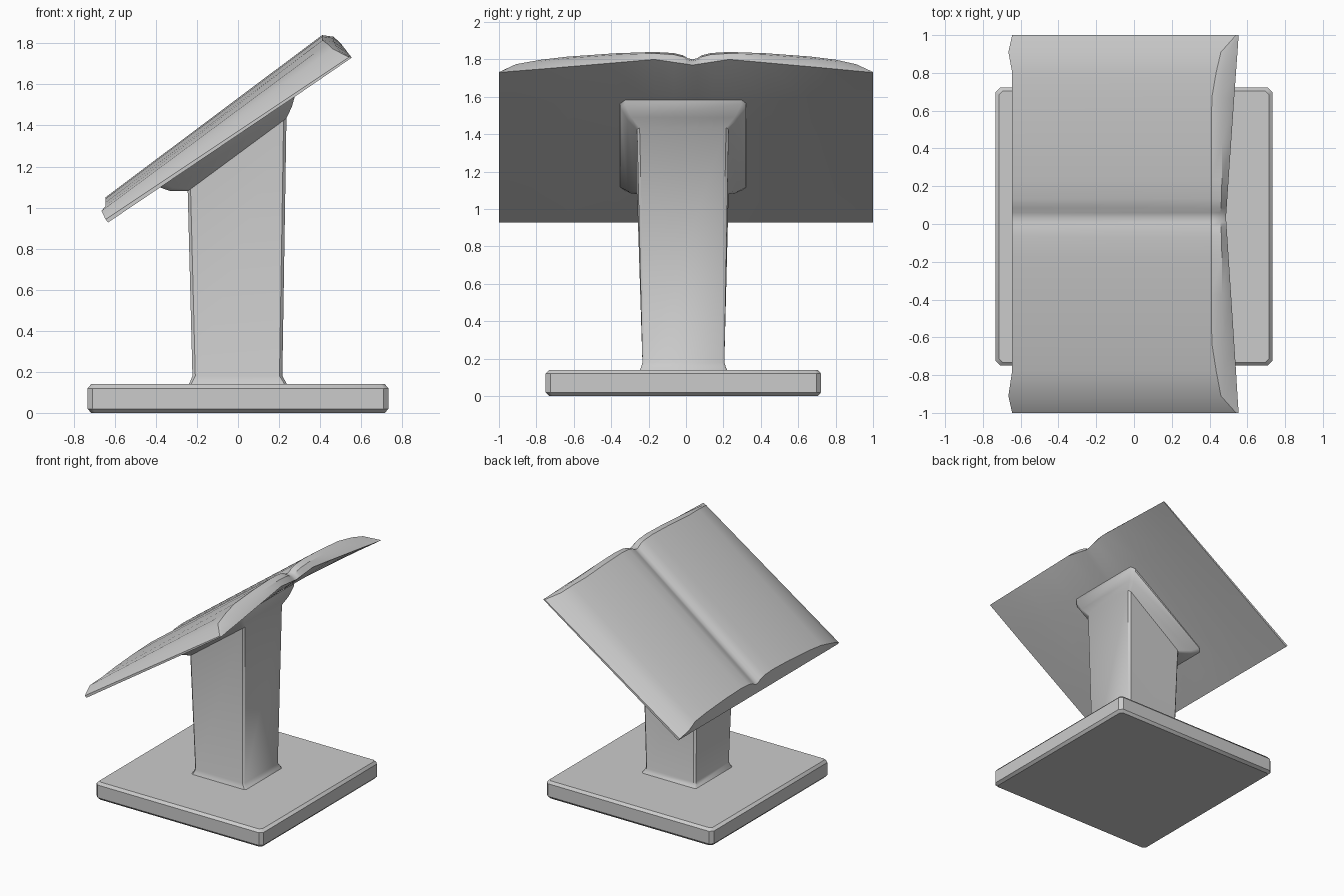
import bpy
import math

if "Cube" in bpy.data.objects:
    bpy.data.objects.remove(bpy.data.objects["Cube"])


def make(name, verts, faces, angle=35):
    me = bpy.data.meshes.new(name)
    me.from_pydata(verts, [], faces)
    ob = bpy.data.objects.new(name, me)
    bpy.context.collection.objects.link(ob)
    bpy.ops.object.select_all(action='DESELECT')
    ob.select_set(True)
    bpy.context.view_layer.objects.active = ob
    bpy.ops.object.mode_set(mode='EDIT')
    bpy.ops.mesh.select_all(action='SELECT')
    bpy.ops.mesh.normals_make_consistent(inside=False)
    bpy.ops.object.mode_set(mode='OBJECT')
    bpy.ops.object.shade_smooth_by_angle(angle=math.radians(angle))
    return ob


def loft(name, loops, angle=35):
    # Skin a stack of equal-length closed loops and cap both ends
    n = len(loops[0])
    verts = [p for lp in loops for p in lp]
    faces = [(k * n + i, k * n + (i + 1) % n, (k + 1) * n + (i + 1) % n, (k + 1) * n + i)
             for k in range(len(loops) - 1) for i in range(n)]
    faces += [tuple(range(n)), tuple(range(len(verts) - n, len(verts)))]
    return make(name, verts, faces, angle)


def ring(x0, x1, y0, y1, z0, z1, c):
    # Chamfered rectangle, tilted so z runs from z0 at x0 to z1 at x1
    xy = [(x0 + c, y0), (x1 - c, y0), (x1, y0 + c), (x1, y1 - c),
          (x1 - c, y1), (x0 + c, y1), (x0, y1 - c), (x0, y0 + c)]
    return [(x, y, z0 + (z1 - z0) * (x - x0) / (x1 - x0)) for x, y in xy]


# Base slab
loft("base", [
    ring(-.715, .715, -.732, .705, 0, 0, .02),
    ring(-.733, .733, -.75, .722, .02, .02, .025),
    ring(-.733, .733, -.75, .722, .12, .12, .025),
    ring(-.715, .715, -.732, .705, .14, .14, .02)])

# Tapered column with flared foot and slanted head
loft("column", [
    ring(-.245, .243, -.25, .225, .13, .13, .012),
    ring(-.232, .23, -.24, .213, .155, .155, .012),
    ring(-.222, .216, -.233, .205, .18, .18, .014),
    ring(-.245, .236, -.262, .228, 1.08, 1.435, .014),
    ring(-.335, .262, -.312, .28, 1.082, 1.49, .02),
    ring(-.385, .282, -.352, .322, 1.10, 1.56, .025),
    ring(-.385, .285, -.352, .322, 1.14, 1.63, .025)], 40)

# Open book: distance from gutter, page drop, low-end x, top-edge x, mid-edge x
half = [(0, .04, -.645, .41, .455), (.025, .034, -.645, .41, .457),
        (.05, .018, -.645, .41, .46), (.1, .006, -.645, .41, .463),
        (.2, 0, -.645, .41, .465), (.4, .007, -.645, .41, .466),
        (.65, .025, -.645, .412, .468), (.79, .042, -.645, .435, .475),
        (.91, .066, -.665, .46, .49), (1, .108, -.645, .54, .547)]


def book_profile(row, side):
    t, d, xl, xt, xm = row
    y = side * t + .035 * max(0, 1 - t / .91) ** .5
    if t < .2:
        zb = 1.77 + .15 * t
    else:
        zb = 1.80 - .07 * (t - .2) / .8
    bump = .04 * min(1, (1 - t) / .65)
    return [(-.632, y, .928), (xl, y, 1.05 - d), (xt, y, 1.84 - d),
            (xm, y, max(1.832 - d, zb + .003)), (.487 + .067 * t, y, zb),
            (.287, y, 1.547 + bump)]


loft("open_book",
     [book_profile(r, -1) for r in reversed(half)] + [book_profile(r, 1) for r in half[1:]], 32)
